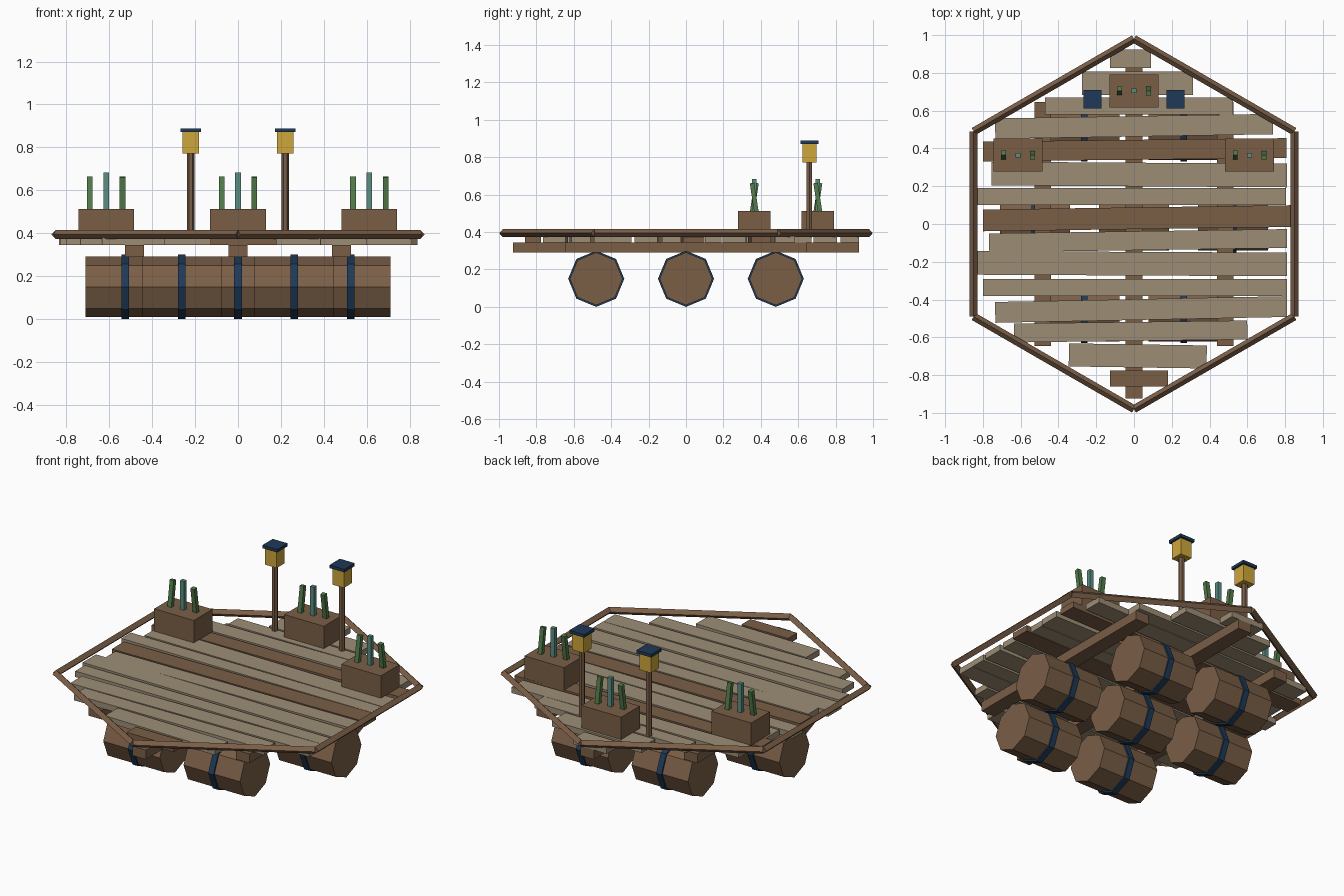
import bpy, math
from mathutils import Vector, Matrix

if "Cube" in bpy.data.objects:
    bpy.data.objects.remove(bpy.data.objects["Cube"])


def material(name, rgb):
    m = bpy.data.materials.new(name)
    m.diffuse_color = (*rgb, 1)
    m.use_nodes = True
    m.node_tree.nodes["Principled BSDF"].inputs["Base Color"].default_value = m.diffuse_color
    return m


BROWN = material("brown wood", (0.195, 0.112, 0.062))
PALE = material("weathered wood", (0.335, 0.27, 0.182))
NAVY = material("navy metal", (0.013, 0.042, 0.095))
GOLD = material("lantern yellow", (0.62, 0.38, 0.045))
GREEN = material("leaf green", (0.085, 0.2, 0.07))
TEAL = material("leaf teal", (0.105, 0.27, 0.225))


def mesh_object(name, verts, faces, mat):
    me = bpy.data.meshes.new(name)
    me.from_pydata(verts, [], faces)
    me.materials.append(mat)
    ob = bpy.data.objects.new(name, me)
    bpy.context.collection.objects.link(ob)
    return ob


def box(name, centre, size, mat, rot=(0, 0, 0)):
    v = [(x * size[0] / 2, y * size[1] / 2, z * size[2] / 2)
         for x in (-1, 1) for y in (-1, 1) for z in (-1, 1)]
    f = [(0, 1, 3, 2), (4, 6, 7, 5), (0, 4, 5, 1), (2, 3, 7, 6), (0, 2, 6, 4), (1, 5, 7, 3)]
    ob = mesh_object(name, v, f, mat)
    ob.location, ob.rotation_euler = centre, rot
    return ob


def prism(name, a, b, radius, sides, mat):
    """Straight bar from a to b, first corner of the section level with the axis."""
    a, b = Vector(a), Vector(b)
    d = (b - a).normalized()
    up = Vector((0, 0, 1)) if abs(d.z) < 0.9 else Vector((0, 1, 0))
    side = d.cross(up)
    ring = [radius * (math.cos(t) * side + math.sin(t) * up)
            for t in (2 * math.pi * i / sides for i in range(sides))]
    v = [a + r for r in ring] + [b + r for r in ring]
    n = sides
    # side x up points along -d
    f = [(i, i + n, (i + 1) % n + n, (i + 1) % n) for i in range(n)]
    f += [tuple(range(n)), tuple(range(2 * n - 1, n - 1, -1))]
    return mesh_object(name, v, f, mat)


# Deck planks: left end, right end, y at left, y at right, width
planks = [
    (-.127, .09, .875, .875, .10), (-.275, .312, .745, .745, .125),
    (-.47, .525, .625, .625, .09), (-.735, .735, .505, .529, .108),
    (-.80, .807, .384, .402, .105), (-.755, .81, .267, .257, .125),
    (-.835, .805, .146, .146, .09), (-.80, .835, .019, .042, .115),
    (-.767, .81, -.10, -.077, .10), (-.83, .81, -.206, -.214, .125),
    (-.80, .81, -.336, -.336, .09), (-.735, .81, -.468, -.437, .11),
    (-.635, .60, -.577, -.561, .10), (-.345, .385, -.693, -.704, .122),
    (-.127, .18, -.817, -.817, .085)]
for i, (x0, x1, y0, y1, w) in enumerate(planks):
    box(f"deck_plank_{i + 1}", ((x0 + x1) / 2, (y0 + y1) / 2, .3625), (x1 - x0, w, .035),
        BROWN if i in (4, 7, 14) else PALE, (0, 0, math.atan2(y1 - y0, x1 - x0)))

# Hexagonal rim of diamond-section bars
corners = [(.98 * math.sin(k * math.pi / 3), .98 * math.cos(k * math.pi / 3), .394) for k in range(6)]
for k in range(6):
    prism(f"rim_bar_{k + 1}", corners[k], corners[(k + 1) % 6], .021, 4, BROWN)

# Joists under the deck
for name, x, half in (("left", -.483, .645), ("middle", 0, .925), ("right", .483, .645)):
    box(f"{name}_joist", (x, 0, .3175), (.088, 2 * half, .055), BROWN)

# Seven float barrels, each with one hoop
spots = [(x, 0) for x in (-.525, 0, .525)] + [(x, y) for x in (-.263, .263) for y in (-.48, .48)]
for i, (x, y) in enumerate(spots):
    prism(f"barrel_{i + 1}", (x - .185, y, .15), (x + .185, y, .15), .141, 8, BROWN)
    prism(f"barrel_hoop_{i + 1}", (x - .0175, y, .15), (x + .0175, y, .15), .15, 8, NAVY)

# Planter boxes with three stalks each
for i, (x, y) in enumerate(((-.614, .365), (0, .705), (.612, .365))):
    box(f"planter_{i + 1}", (x, y, .445), (.26, .174, .135), BROWN)
    for dx, tilt, h, mat in ((-.076, -.15, .16, GREEN), (0, 0, .18, TEAL), (.076, .15, .16, GREEN)):
        box(f"planter_{i + 1}_stalk", (x + dx, y, .503 + h / 2), (.026, .024, h), mat, (tilt, 0, 0))

# Lantern posts
for name, x in (("left", -.22), ("right", .22)):
    y = .66
    prism(f"{name}_lantern_post", (x, y, .37), (x, y, .775), .017, 6, BROWN)
    box(f"{name}_lantern_light", (x, y, .822), (.075, .075, .1), GOLD)
    box(f"{name}_lantern_cap", (x, y, .88), (.097, .097, .018), NAVY)
